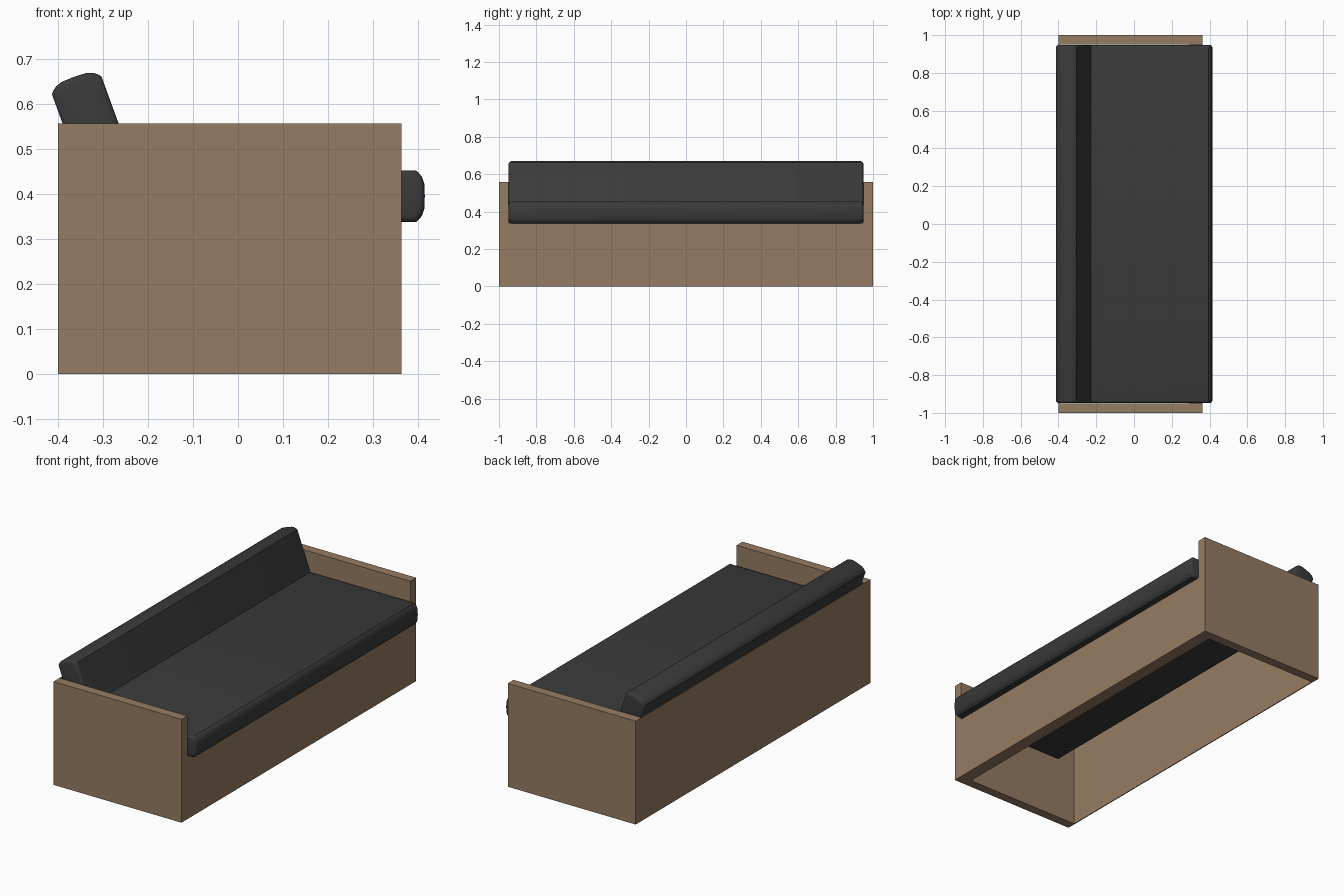
import bpy, bmesh, math
from mathutils import Vector

if "Cube" in bpy.data.objects:
    bpy.data.objects.remove(bpy.data.objects["Cube"])


def material(name, rgb):
    m = bpy.data.materials.new(name)
    m.diffuse_color = (*rgb, 1)
    m.use_nodes = True
    m.node_tree.nodes["Principled BSDF"].inputs["Base Color"].default_value = m.diffuse_color
    return m


WOOD = material("brown wood", (0.30, 0.20, 0.122))
FABRIC = material("charcoal fabric", (0.042, 0.042, 0.042))


def finish(name, bm, mat):
    bmesh.ops.recalc_face_normals(bm, faces=bm.faces)
    me = bpy.data.meshes.new(name)
    bm.to_mesh(me)
    bm.free()
    me.materials.append(mat)
    ob = bpy.data.objects.new(name, me)
    bpy.context.collection.objects.link(ob)
    return ob


def panel(name, x0, x1, y0, y1, z0, z1):
    bm = bmesh.new()
    bmesh.ops.create_cube(bm, size=1)
    for v in bm.verts:
        v.co = Vector((x0 + (v.co.x + .5) * (x1 - x0),
                       y0 + (v.co.y + .5) * (y1 - y0),
                       z0 + (v.co.z + .5) * (z1 - z0)))
    return finish(name, bm, WOOD)


def cushion(name, origin, along, across, length, thick, half_width):
    """Slab with a domed outer end, lofted along y with softened side ends."""
    s_vals = [-1, -.96, -.88, -.75, -.5, 0, .5, .75, .88, .96, 1]
    prof = [(0, -thick / 2)]
    prof += [(length - .02 * abs(s) ** 4, s * thick / 2) for s in s_vals]
    prof += [(0, thick / 2)]
    # ring positions: quarter-round at each end
    r = .013
    ends = [(half_width - r + r * math.sin(a), r * (1 - math.cos(a)))
            for a in (0, math.pi / 6, math.pi / 3, math.pi / 2)]
    rings = [(-y, i) for y, i in reversed(ends)] + ends
    bm = bmesh.new()
    loops = []
    for y, inset in rings:
        ku, kv = 1 - 2 * inset / length, 1 - 2 * inset / thick
        ring = []
        for u, v in prof:
            u = length / 2 + (u - length / 2) * ku
            p = origin + along * u + across * (v * kv)
            ring.append(bm.verts.new((p.x, y, p.z)))
        loops.append(ring)
    n = len(prof)
    for a, b in zip(loops, loops[1:]):
        for i in range(n):
            j = (i + 1) % n
            bm.faces.new((a[i], a[j], b[j], b[i]))
    bm.faces.new(loops[0])
    bm.faces.new(loops[-1])
    ob = finish(name, bm, FABRIC)
    bpy.ops.object.select_all(action='DESELECT')
    ob.select_set(True)
    bpy.context.view_layer.objects.active = ob
    bpy.ops.object.shade_smooth_by_angle(angle=math.radians(35))
    return ob


# wooden frame: two end panels, low front panel, thin back panel
for side, name in ((-1, "left_end_panel"), (1, "right_end_panel")):
    y0, y1 = sorted((side * .95, side * 1.0))
    panel(name, -.40, .363, y0, y1, 0, .557)
panel("front_panel", .295, .363, -.95, .95, 0, .338)
panel("back_panel", -.40, -.395, -.95, .95, 0, .557)

# seat cushion, overhanging the front panel
cushion("seat_cushion", Vector((-.28, 0, .395)), Vector((1, 0, 0)),
        Vector((0, 0, 1)), .695, .115, .948)

# reclined backrest resting on the seat
t = math.radians(20)
up = Vector((-math.sin(t), 0, math.cos(t)))
across = Vector((math.cos(t), 0, math.sin(t)))
thick = .117
bottom_front = Vector((-.226, 0, .449))
cushion("backrest_cushion", bottom_front - across * thick / 2, up, across,
        .246, thick, .948)
